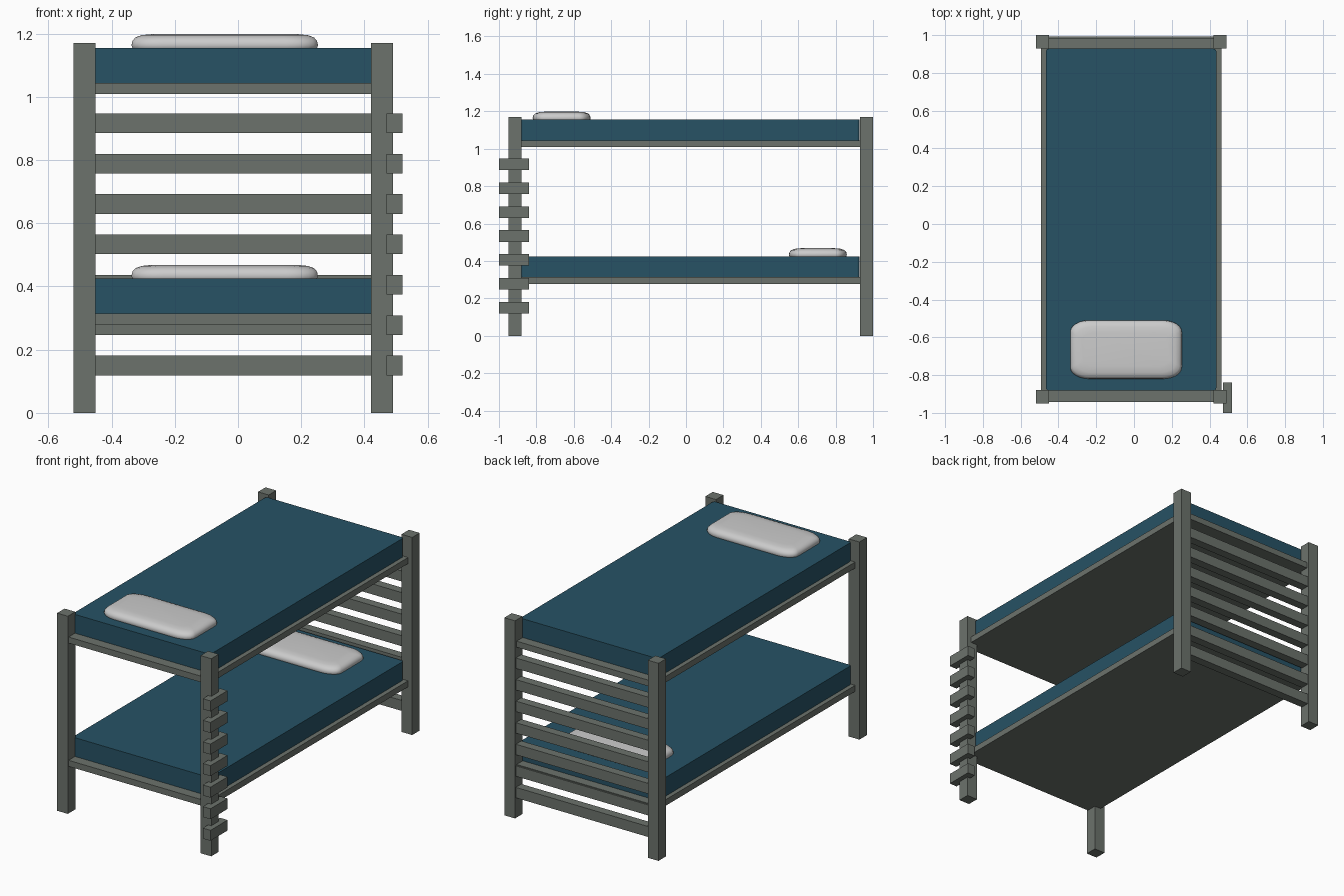
import bpy, bmesh, math

if "Cube" in bpy.data.objects:
    bpy.data.objects.remove(bpy.data.objects["Cube"])


def material(name, rgb):
    m = bpy.data.materials.new(name)
    m.diffuse_color = (*rgb, 1)
    m.use_nodes = True
    m.node_tree.nodes["Principled BSDF"].inputs["Base Color"].default_value = m.diffuse_color
    return m


WOOD = material("painted_wood", (0.15, 0.17, 0.15))
BLUE = material("blue_fabric", (0.02, 0.085, 0.13))


def finish(name, bm, mat=None):
    me = bpy.data.meshes.new(name)
    bmesh.ops.recalc_face_normals(bm, faces=bm.faces)
    bm.to_mesh(me)
    bm.free()
    ob = bpy.data.objects.new(name, me)
    bpy.context.collection.objects.link(ob)
    if mat:
        me.materials.append(mat)
    return ob


def box(name, xs, ys, zs, mat, corner=0):
    """Box from ranges, with optionally rounded vertical edges."""
    bm = bmesh.new()
    bmesh.ops.create_cube(bm, size=1)
    for v in bm.verts:
        for i, (lo, hi) in enumerate((xs, ys, zs)):
            v.co[i] = hi if v.co[i] > 0 else lo
    if corner:
        upright = [e for e in bm.edges
                   if abs(e.verts[0].co.z - e.verts[1].co.z) > 1e-4]
        bmesh.ops.bevel(bm, geom=upright, offset=corner, segments=3,
                        profile=0.5, affect='EDGES')
    return finish(name, bm, mat)


def pillow(name, cx, cy, z):
    """Stack of shrinking rounded rectangles."""
    hx, hy, rx, ry = 0.295, 0.155, 0.10, 0.06
    bm = bmesh.new()
    rings = []
    for inset, dz in ((0.006, -0.01), (0, 0.008), (0.003, 0.022), (0.013, 0.033),
                      (0.033, 0.040), (0.065, 0.043)):
        ring = []
        for q, (sx, sy) in enumerate(((1, 1), (-1, 1), (-1, -1), (1, -1))):
            for k in range(7):
                a = math.radians(q * 90 + k * 15)
                x = sx * (hx - rx) + rx * math.cos(a)
                y = sy * (hy - ry) + ry * math.sin(a)
                ring.append(bm.verts.new((cx + x * (1 - inset / hx),
                                          cy + y * (1 - inset / hy), z + dz)))
        rings.append(ring)
    for a, b in zip(rings, rings[1:]):
        for i in range(len(a)):
            j = (i + 1) % len(a)
            bm.faces.new((a[i], a[j], b[j], b[i]))
    bm.faces.new(rings[0])
    bm.faces.new(rings[-1])
    ob = finish(name, bm)
    for p in ob.data.polygons:
        p.use_smooth = True


# Corner posts
for side, xs in (("left", (-0.52, -0.45)), ("right", (0.42, 0.49))):
    for end, ys in (("front", (-0.95, -0.88)), ("back", (0.93, 1.0))):
        box(f"{end}_{side}_post", xs, ys, (0, 1.17), WOOD)

# Bed bases, mattresses and pillows
for level, z, py in (("lower", 0.278, 0.705), ("upper", 1.008, -0.665)):
    box(f"{level}_bed_base", (-0.492, 0.463), (-0.942, 0.985), (z, z + 0.036), WOOD)
    box(f"{level}_mattress", (-0.466, 0.436), (-0.882, 0.928),
        (z + 0.034, z + 0.147), BLUE, 0.015)
    pillow(f"{level}_pillow", -0.042, py, z + 0.147)

# Back slats and the short ladder rungs on the front right post
for i in range(7):
    z = 0.119 + i * 0.1277
    box(f"back_slat_{i + 1}", (-0.455, 0.425), (0.94, 0.992), (z, z + 0.062), WOOD)
    box(f"ladder_rung_{i + 1}", (0.47, 0.52), (-1.0, -0.84), (z, z + 0.062), WOOD)
